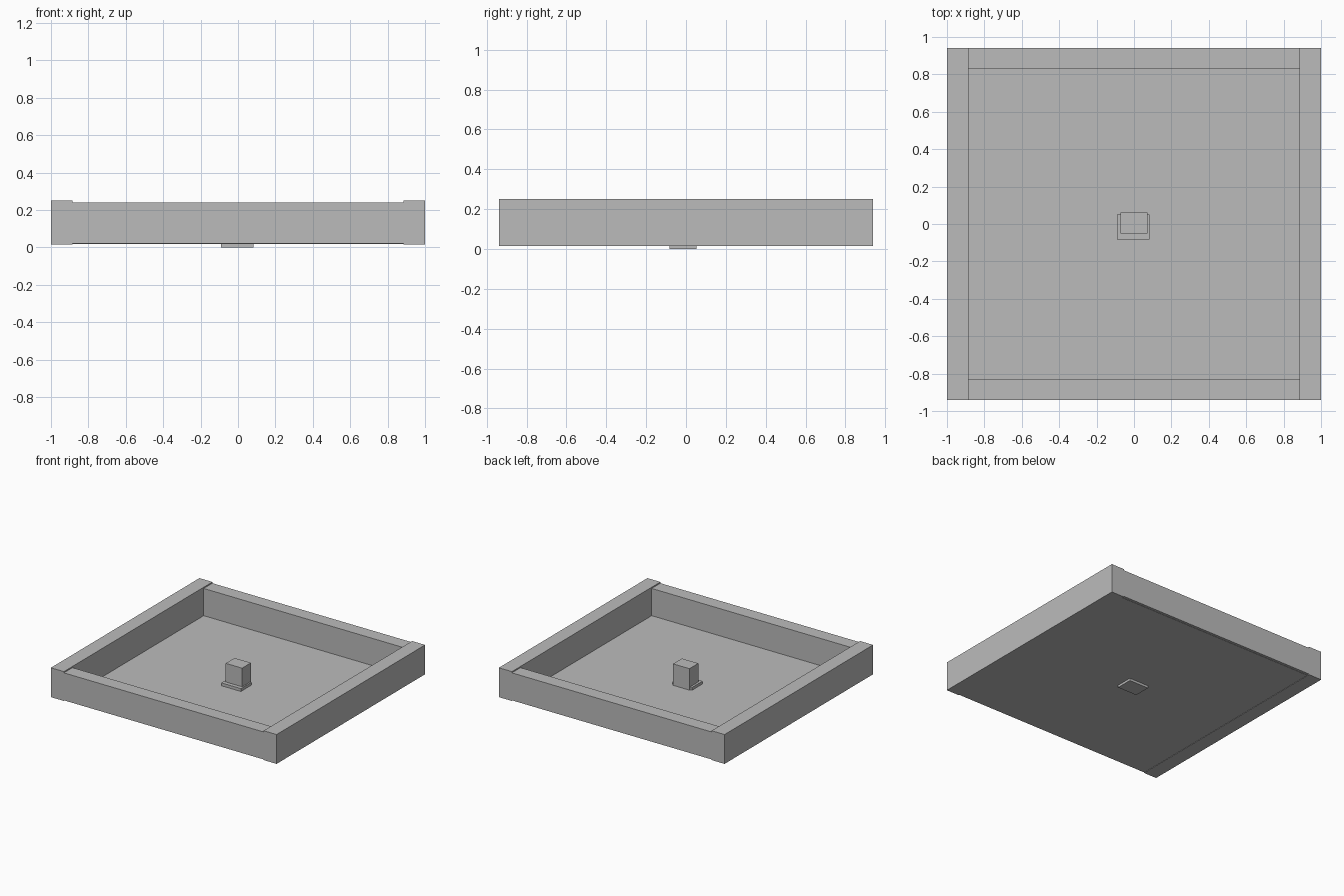
import bpy
import bmesh

if "Cube" in bpy.data.objects:
    bpy.data.objects.remove(bpy.data.objects["Cube"])

grey = bpy.data.materials.new("plain grey")
grey.diffuse_color = (0.5, 0.5, 0.5, 1)
grey.use_nodes = True
grey.node_tree.nodes["Principled BSDF"].inputs["Base Color"].default_value = grey.diffuse_color


def box(name, x0, x1, y0, y1, z0, z1):
    """Axis-aligned box given by its limits."""
    bm = bmesh.new()
    bmesh.ops.create_cube(bm, size=1)
    for v in bm.verts:
        v.co.x = x1 if v.co.x > 0 else x0
        v.co.y = y1 if v.co.y > 0 else y0
        v.co.z = z1 if v.co.z > 0 else z0
    mesh = bpy.data.meshes.new(name)
    bm.to_mesh(mesh)
    bm.free()
    mesh.materials.append(grey)
    obj = bpy.data.objects.new(name, mesh)
    bpy.context.collection.objects.link(obj)
    return obj


# Thin floor panel, tucked into the frame
box("floor_panel", -0.9, 0.9, -0.92, 0.92, 0.019, 0.023)

# Side boards, slightly taller than the end boards
box("left_board", -1, -0.885, -0.94, 0.94, 0.016, 0.251)
box("right_board", 0.885, 1, -0.94, 0.94, 0.016, 0.251)

# Front and back boards between them
box("front_board", -0.885, 0.885, -0.94, -0.83, 0.021, 0.241)
box("back_board", -0.885, 0.885, 0.83, 0.94, 0.021, 0.241)

# Small block standing on a plinth that pokes through the floor
box("plinth", -0.09, 0.083, -0.082, 0.052, 0, 0.046)
box("block", -0.073, 0.072, -0.051, 0.061, 0.02, 0.195)
